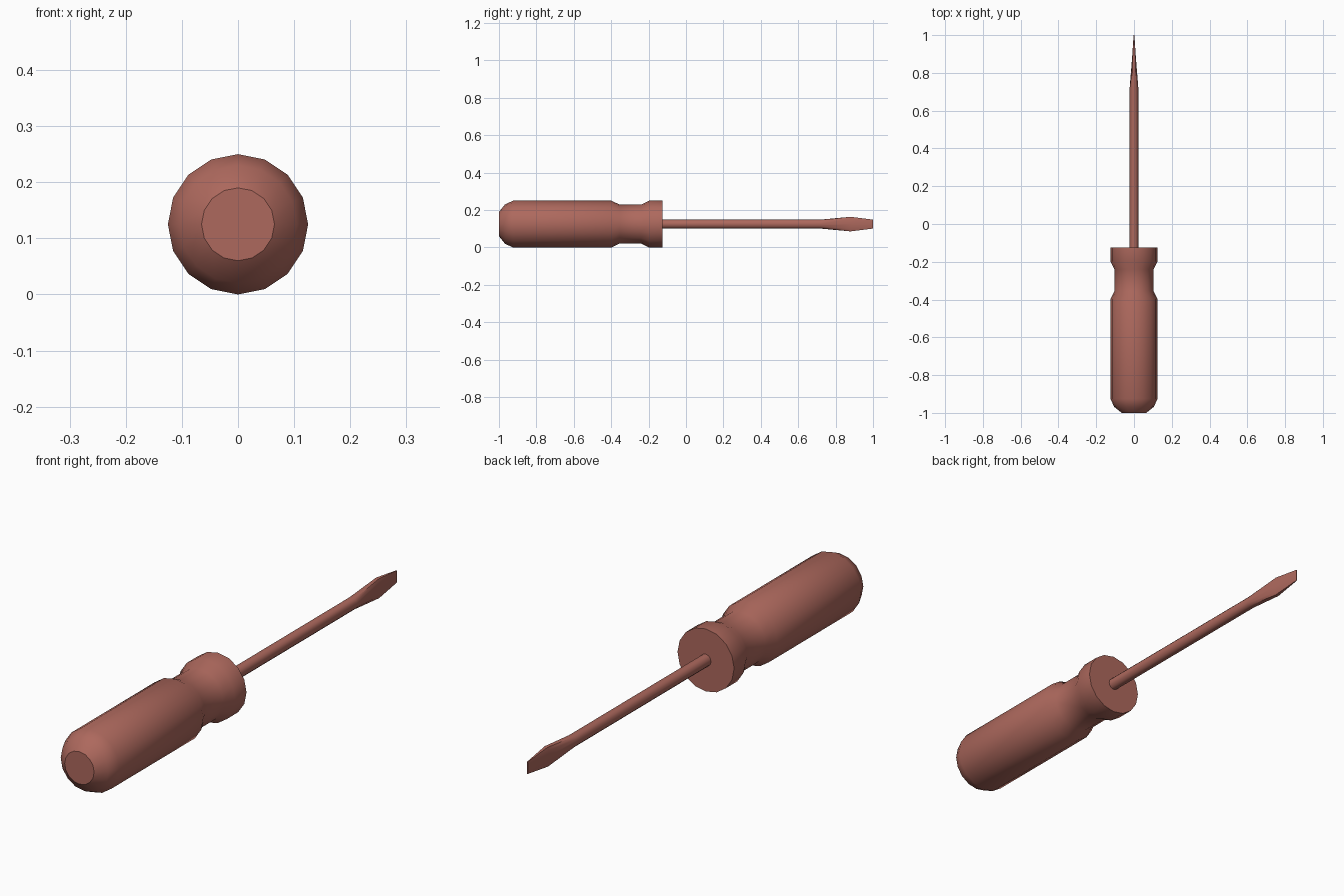
import bpy, bmesh
from math import cos, sin, pi, radians

if "Cube" in bpy.data.objects:
    bpy.data.objects.remove(bpy.data.objects["Cube"])

AXIS_Z = 0.125


def loft(name, rings, sides, mat):
    """Skin rings along y; each ring is (y, half_x, half_z, squareness)."""
    bm = bmesh.new()
    loops = []
    for y, hx, hz, sq in rings:
        loop = []
        for i in range(sides):
            a = 2 * pi * i / sides
            c, s = (max(-1, min(1, f * sq)) for f in (cos(a), sin(a)))
            loop.append(bm.verts.new((c * hx, y, AXIS_Z + s * hz)))
        loops.append(loop)
    for a, b in zip(loops, loops[1:]):
        for i in range(sides):
            j = (i + 1) % sides
            bm.faces.new((a[i], a[j], b[j], b[i]))
    bm.faces.new(loops[0])
    bm.faces.new(loops[-1])
    bmesh.ops.recalc_face_normals(bm, faces=bm.faces)
    mesh = bpy.data.meshes.new(name)
    bm.to_mesh(mesh)
    bm.free()
    mesh.materials.append(mat)
    obj = bpy.data.objects.new(name, mesh)
    bpy.context.collection.objects.link(obj)
    bpy.ops.object.select_all(action='DESELECT')
    obj.select_set(True)
    bpy.context.view_layer.objects.active = obj
    bpy.ops.object.shade_smooth_by_angle(angle=radians(35))
    return obj


red = bpy.data.materials.new("dull_red")
red.diffuse_color = (0.42, 0.14, 0.11, 1)
red.use_nodes = True
red.node_tree.nodes["Principled BSDF"].inputs["Base Color"].default_value = red.diffuse_color

# Handle: rounded butt, long grip, narrow neck and front collar
profile = [(-1, 0.065), (-0.968, 0.105), (-0.925, 0.125), (-0.398, 0.125),
           (-0.355, 0.104), (-0.24, 0.104), (-0.197, 0.125), (-0.125, 0.125)]
loft("handle", [(y, r, r, 1) for y, r in profile], 16, red)

# Shaft: round rod that flattens and flares into the blade tip
loft("shaft_and_blade", [
    (-0.15, 0.023, 0.024, 1),
    (0.72, 0.023, 0.024, 1),
    (0.88, 0.010, 0.039, 1.4),
    (1.0, 0.002, 0.024, 1.4),
], 12, red)
